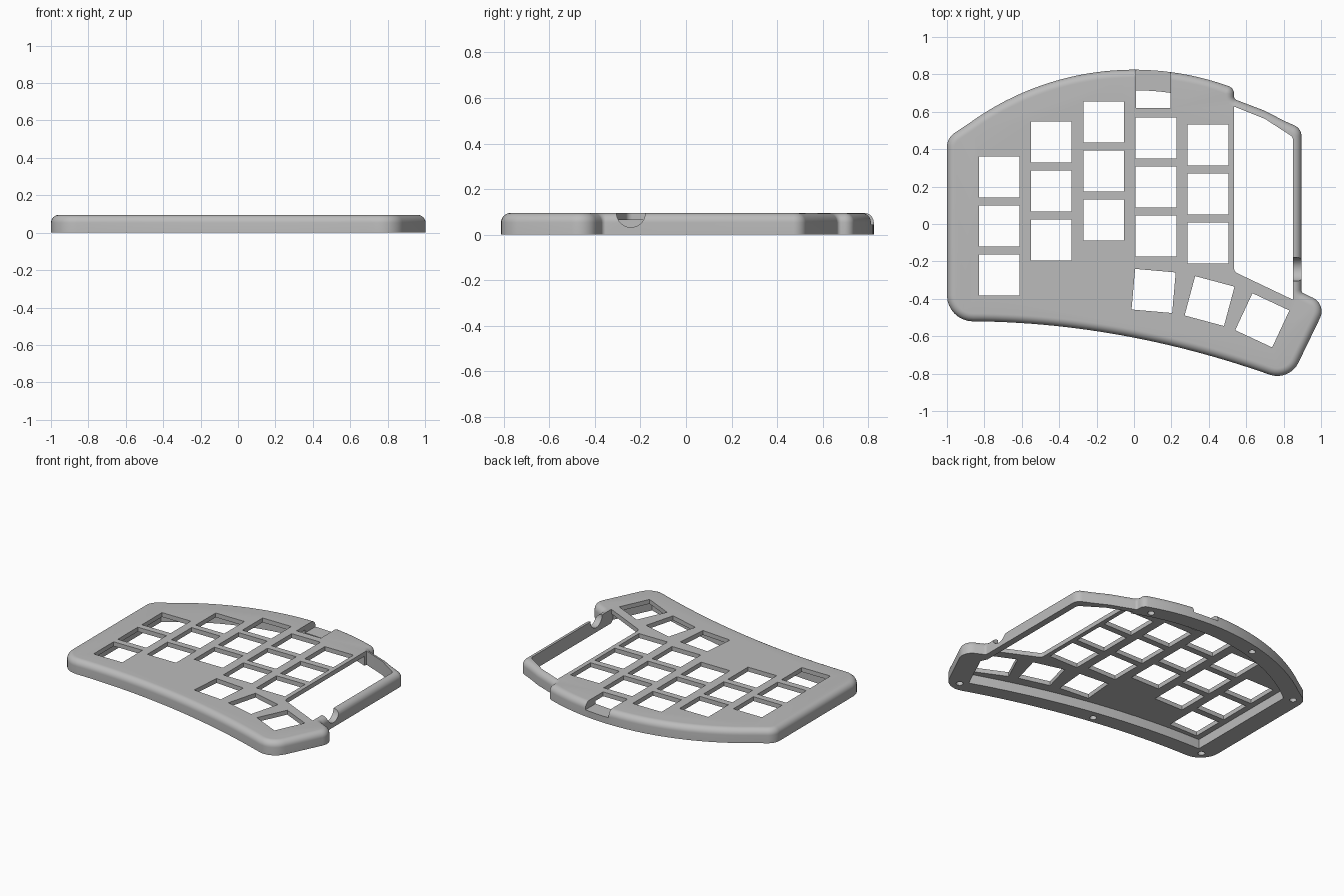
import bpy, bmesh, math
from mathutils import Vector

default = bpy.data.objects.get("Cube")
if default:
    bpy.data.objects.remove(default, do_unlink=True)

HEIGHT, PLATE, FILLET, KEY = 0.095, 0.03, 0.042, 0.218
UNDER = HEIGHT - PLATE

grey = bpy.data.materials.new("matte_grey")
grey.use_nodes = True
grey.diffuse_color = (0.5, 0.5, 0.5, 1)
grey.node_tree.nodes["Principled BSDF"].inputs["Base Color"].default_value = (0.5, 0.5, 0.5, 1)


def rounded(corners, steps=8):
    """Turn (x, y, radius) corners into a rounded outline."""
    out = []
    for i, c in enumerate(corners):
        p = Vector(c[:2])
        r = c[2] if len(c) > 2 else 0
        if not r:
            out.append(p)
            continue
        a = (Vector(corners[i - 1][:2]) - p).normalized()
        b = (Vector(corners[(i + 1) % len(corners)][:2]) - p).normalized()
        half = a.angle(b) / 2
        centre = p + (a + b).normalized() * (r / math.sin(half))
        start = p + a * (r / math.tan(half)) - centre
        end = p + b * (r / math.tan(half)) - centre
        sweep = start.angle_signed(end)
        for s in range(steps + 1):
            t = -sweep * s / steps
            out.append(centre + Vector((start.x * math.cos(t) - start.y * math.sin(t),
                                        start.x * math.sin(t) + start.y * math.cos(t))))
    return out


def inset(points, d):
    """Move a counter-clockwise outline inward by d."""
    out = []
    for i, p in enumerate(points):
        u = (p - points[i - 1]).normalized()
        v = (points[(i + 1) % len(points)] - p).normalized()
        n1, n2 = Vector((-u.y, u.x)), Vector((-v.y, v.x))
        m = (n1 + n2).normalized()
        out.append(p + m * (d / max(m.dot(n1), 0.5)))
    return out


def add_stack(bm, rings):
    """Close a stack of (outline, z) rings into a solid."""
    loops = [[bm.verts.new((p.x, p.y, z)) for p in pts] for pts, z in rings]
    for low, high in zip(loops, loops[1:]):
        for i in range(len(low)):
            bm.faces.new((low[i - 1], low[i], high[i], high[i - 1]))
    bm.faces.new(loops[0][::-1])
    bm.faces.new(loops[-1])


def make(name, solids):
    bm = bmesh.new()
    for rings in solids:
        add_stack(bm, rings)
    bmesh.ops.recalc_face_normals(bm, faces=bm.faces)
    mesh = bpy.data.meshes.new(name)
    bm.to_mesh(mesh)
    bm.free()
    mesh.materials.append(grey)
    obj = bpy.data.objects.new(name, mesh)
    bpy.context.collection.objects.link(obj)
    return obj


def prism(points, low, high):
    return [(points, low), (points, high)]


def circle(x, y, r, n):
    return [Vector((x + r * math.cos(math.tau * i / n), y + r * math.sin(math.tau * i / n)))
            for i in range(n)]


def square(x, y, size, degrees=0):
    a = math.radians(degrees)
    return [Vector((x, y)) + size / math.sqrt(2) * Vector((math.cos(a + q), math.sin(a + q)))
            for q in (math.pi * (0.25 + 0.5 * k) for k in range(4))]


def front_arc(x, shift=0):
    return (x, -0.52 + shift - 0.108 * (x + 0.9) ** 2)


def back_arc(x, radius=1.5):
    return (x, 0.825 - 1.5 + math.sqrt(radius ** 2 - x ** 2))


def span(a, b, n):
    return [a + (b - a) * i / n for i in range(n + 1)]


# Case body with a rounded upper edge
outline = rounded(
    [(-1, -0.52, 0.14)] + [front_arc(x) for x in span(-0.8, 0.68, 24)]
    + [(0.83, -0.843, 0.125), (1.03, -0.43, 0.08), (0.895, -0.365, 0.02), (0.895, 0.51, 0.06),
       (0.8, 0.553), (0.7, 0.605), (0.535, 0.668, 0.02), (0.535, 0.728, 0.045)]
    + [back_arc(x) for x in span(0.45, -0.88, 28)] + [(-1, 0.46, 0.09)])
rings = [(outline, 0)]
for k in range(9):
    a = math.pi / 2 * k / 8
    rings.append((inset(outline, FILLET * (1 - math.cos(a))), HEIGHT - FILLET * (1 - math.sin(a))))
case = make("keyboard_case", [rings])

# Hollow underside below the key plate
hollow = rounded(
    [front_arc(x, 0.11) for x in span(-0.87, 0.75, 24)]
    + [(0.87, -0.45), (0.84, -0.38), (0.7, -0.2), (0.7, 0.5)]
    + [back_arc(x, 1.39) for x in span(0.535, -0.87, 26)])
cutters = [make("hollow_cutter", [prism(hollow, -0.05, UNDER)])]

# Open bay on the left side, leaving a thin rim
bay = rounded([(0.535, -0.255, 0.03), (0.85, -0.405), (0.85, 0.465, 0.03),
               (0.7, 0.562), (0.535, 0.628)])
cutters.append(make("bay_cutter", [prism(bay, -0.06, 0.2)]))

# Key openings: staggered columns and a fanned thumb cluster
columns = [(-0.72, 0.251), (-0.443, 0.438), (-0.162, 0.545), (0.118, 0.46), (0.396, 0.422)]
keys = [square(x, top - 0.262 * row, KEY) for x, top in columns for row in range(3)]
keys += [square(0.105, -0.358, KEY, -5), square(0.404, -0.412, KEY, -15),
         square(0.686, -0.515, KEY, -25)]
cutters.append(make("key_cutter", [prism(k, 0.03, 0.2) for k in keys]))

# Cable notch through the back wall
notch = [Vector(p) for p in ((0.01, 0.62), (0.195, 0.62), (0.195, 0.9), (0.01, 0.9))]
cutters.append(make("cable_notch_cutter", [prism(notch, 0.045, 0.2)]))

# Round switch notch across the rim
dip = make("rim_notch_cutter", [prism(circle(0, 0, 0.063, 40), 0.78, 0.96)])
for v in dip.data.vertices:
    v.co = (v.co.z, v.co.x - 0.242, v.co.y + HEIGHT)
cutters.append(dip)

# Screw holes in the underside
screws = [(0.79, -0.745), (-0.12, -0.538), (-0.92, -0.445), (-0.93, 0.43), (-0.35, 0.725), (0.44, 0.69)]
cutters.append(make("screw_cutter", [prism(circle(x, y, 0.022, 20), -0.05, 0.05) for x, y in screws]))

bpy.context.view_layer.objects.active = case
for cutter in cutters:
    mod = case.modifiers.new(cutter.name, "BOOLEAN")
    mod.operation, mod.solver, mod.object = "DIFFERENCE", "EXACT", cutter
    bpy.ops.object.modifier_apply(modifier=mod.name)
    bpy.data.objects.remove(cutter, do_unlink=True)

bpy.ops.object.select_all(action="DESELECT")
case.select_set(True)
bpy.ops.object.shade_smooth_by_angle(angle=math.radians(30))
